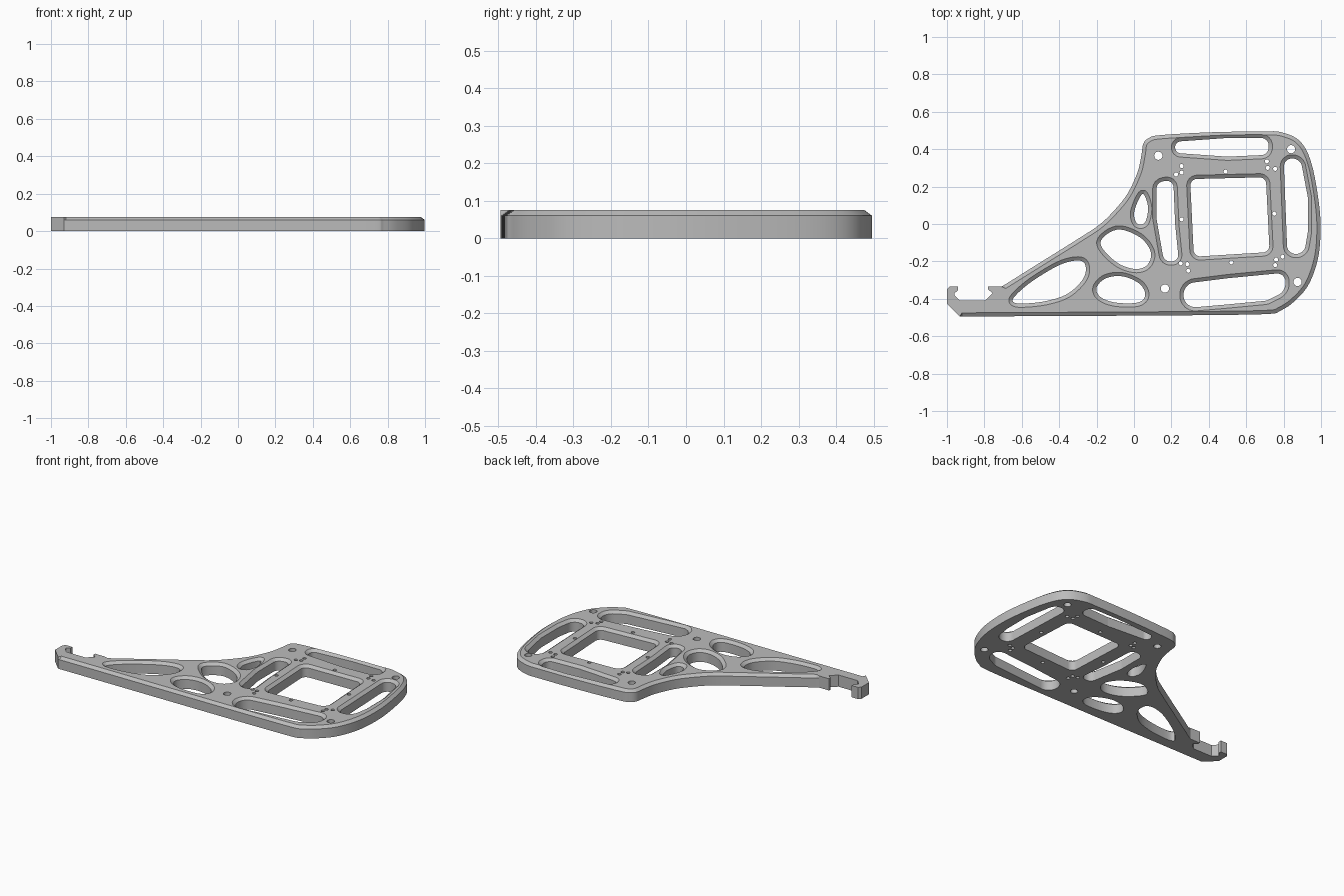
import bpy
import bmesh
import math
from mathutils import Vector

THICKNESS = 0.075
CHAMFER_Z = 0.06
CHAMFER = 0.02

cube = bpy.data.objects.get("Cube")
if cube:
    bpy.data.objects.remove(cube, do_unlink=True)

metal = bpy.data.materials.new("light grey metal")
metal.use_nodes = True
metal.diffuse_color = (0.5, 0.5, 0.5, 1)
metal.node_tree.nodes["Principled BSDF"].inputs["Base Color"].default_value = metal.diffuse_color


def points(pairs):
    """Turn coordinates in hundredths of a unit into vectors."""
    return [Vector(pair) / 100 for pair in pairs]


def spline(pairs, closed, steps=6):
    """Smooth curve through the given points."""
    pts = points(pairs)
    count = len(pts)
    result = []
    for i in range(count if closed else count - 1):
        if closed:
            a, b, c, d = (pts[(i + k) % count] for k in (-1, 0, 1, 2))
        else:
            a, b, c, d = (pts[min(max(i + k, 0), count - 1)] for k in (-1, 0, 1, 2))
        for step in range(steps):
            t = step / steps
            result.append(b + (c - a) * t / 2
                          + (a * 2 - b * 5 + c * 4 - d) * t * t / 2
                          + (b * 3 - a - c * 3 + d) * t ** 3 / 2)
    if not closed:
        result.append(pts[-1])
    return result


def rounded(pairs, radius, steps=6):
    """Polygon whose corners are replaced by arcs."""
    pts = points(pairs)
    result = []
    for i, corner in enumerate(pts):
        to_prev = pts[i - 1] - corner
        to_next = pts[(i + 1) % len(pts)] - corner
        half = to_prev.angle(to_next) / 2
        reach = min(radius / math.tan(half), to_prev.length * 0.48, to_next.length * 0.48)
        r = reach * math.tan(half)
        u, v = to_prev.normalized(), to_next.normalized()
        centre = corner + (u + v).normalized() * (r / math.sin(half))
        start, end = corner + u * reach - centre, corner + v * reach - centre
        for step in range(steps + 1):
            direction = start.lerp(end, step / steps).normalized()
            result.append(centre + direction * r)
    return result


def circle(pair, radius, sides=20):
    centre = Vector(pair) / 100
    return [centre + Vector((math.cos(a), math.sin(a))) * radius
            for a in (math.tau * i / sides for i in range(sides))]


def offset(ring, amounts):
    """Move each point outward by its own amount."""
    count = len(ring)
    area = sum(ring[i - 1].cross(ring[i]) for i in range(count))
    side = 1 if area > 0 else -1
    result = []
    for i, p in enumerate(ring):
        before = (p - ring[i - 1]).normalized()
        after = (ring[(i + 1) % count] - p).normalized()
        n1 = Vector((before.y, -before.x)) * side
        n2 = Vector((after.y, -after.x)) * side
        mid = (n1 + n2).normalized()
        result.append(p + mid * amounts[i] / max(mid.dot(n1), 0.5))
    return result


def loft(bm, layers):
    """Closed solid through stacked (ring, height) layers."""
    loops = [[bm.verts.new((p.x, p.y, z)) for p in ring] for ring, z in layers]
    faces = [bm.faces.new(loops[0][::-1]), bm.faces.new(loops[-1])]
    count = len(loops[0])
    for low, high in zip(loops, loops[1:]):
        for i in range(count):
            j = (i + 1) % count
            faces.append(bm.faces.new((low[i], low[j], high[j], high[i])))
    bmesh.ops.recalc_face_normals(bm, faces=faces)


def make_object(name, bm):
    mesh = bpy.data.meshes.new(name)
    bm.to_mesh(mesh)
    bm.free()
    mesh.materials.append(metal)
    obj = bpy.data.objects.new(name, mesh)
    bpy.context.collection.objects.link(obj)
    return obj


# Outline: rounded frame, concave flank down to the arm, then the hooked tip
frame = spline([(-92, -49.5), (-60, -49.3), (0, -49), (50, -48.6), (73, -48), (78, -46.5), (85, -42),
                (93, -33), (98, -20), (99.7, -6), (99, 10), (95, 32), (89, 44), (79, 49),
                (68, 49.5), (40, 49), (14, 47.5), (8, 46), (5, 43), (4, 37), (2, 28),
                (-3, 17), (-9, 9), (-18, 0), (-30, -8), (-50, -20.5), (-69.5, -32.7)], closed=False)
hook = points([(-71, -33.5), (-78, -33.5), (-78, -35), (-75.5, -37), (-79.5, -41), (-93, -41),
               (-96, -38), (-96, -37), (-94, -35.5), (-94, -33.5), (-98.5, -33.5), (-100, -35),
               (-100, -42.5), (-93, -49.5)])
outline = frame + hook
bevel = [-CHAMFER] * len(frame) + [0] * len(hook)
bm = bmesh.new()
loft(bm, [(outline, 0), (outline, CHAMFER_Z), (offset(outline, bevel), THICKNESS)])
plate = make_object("plate", bm)

# Windows: square centre, four slots around it, four organic openings in the arm
windows = [
    rounded([(30, 24), (70.5, 25), (72.5, -15), (32, -17.5)], 0.035),
    rounded([(22, 44), (50, 46), (72, 46), (72, 37), (50, 36), (22, 38)], 0.04),
    rounded([(12, 22), (21, 24), (22, 0), (24, -20), (16, -20), (12, 3)], 0.04),
    rounded([(80, 35), (89, 35), (93, 14), (93, -4), (91, -16), (82, -16)], 0.05),
    rounded([(26, -32), (50, -29), (81, -26), (81, -36), (71, -41), (50, -43), (27, -45)], 0.07),
    spline([(5, 16), (7.5, 9), (6, 1), (2, 0), (0, 5), (2, 12)], closed=True),
    spline([(-18, -10), (-9, -3), (3, -7), (9, -15), (7, -22), (0, -24), (-10, -20)], closed=True),
    spline([(-20, -34), (-15, -29), (-6, -28), (3, -32), (6, -38), (2, -42), (-10, -42),
            (-18, -39)], closed=True),
    spline([(-64, -39), (-55, -31), (-40, -22), (-30, -19.5), (-26, -22), (-27, -29),
            (-35, -37), (-46, -41), (-58, -42.5), (-64, -42)], closed=True),
]
cut = bmesh.new()
for ring in windows:
    flare = offset(ring, [CHAMFER] * len(ring))
    wide = offset(ring, [CHAMFER * 2] * len(ring))
    top = THICKNESS * 2 - CHAMFER_Z
    loft(cut, [(ring, -0.05), (ring, CHAMFER_Z), (flare, THICKNESS), (wide, top)])

# Mounting holes at the corners and small pilot holes around the square
mounting = [(13, 36.5), (84, 40), (87.5, -31), (16.5, -34.5)]
pilot = [(25.5, 31), (25.5, 27.5), (22.5, 26.5), (71, 33.5), (71.5, 30), (75.5, 29.5),
         (49, 28), (25.5, 2.5), (75, 5.5), (52, -20.5), (25, -21), (28.5, -21.5),
         (29, -25), (76, -19), (79.5, -17.5), (75.5, -22)]
for holes, radius in ((mounting, 0.022), (pilot, 0.011)):
    for centre in holes:
        ring = circle(centre, radius)
        loft(cut, [(ring, -0.05), (ring, THICKNESS * 2)])
cutter = make_object("cutter", cut)
cutter.hide_render = True

# Cut everything through, then drop the cutter
boolean = plate.modifiers.new("openings", "BOOLEAN")
boolean.operation = "DIFFERENCE"
boolean.solver = "EXACT"
boolean.object = cutter
bpy.ops.object.select_all(action="DESELECT")
plate.select_set(True)
bpy.context.view_layer.objects.active = plate
bpy.ops.object.modifier_apply(modifier=boolean.name)
bpy.data.objects.remove(cutter, do_unlink=True)
bpy.ops.object.shade_smooth_by_angle(angle=math.radians(25))
